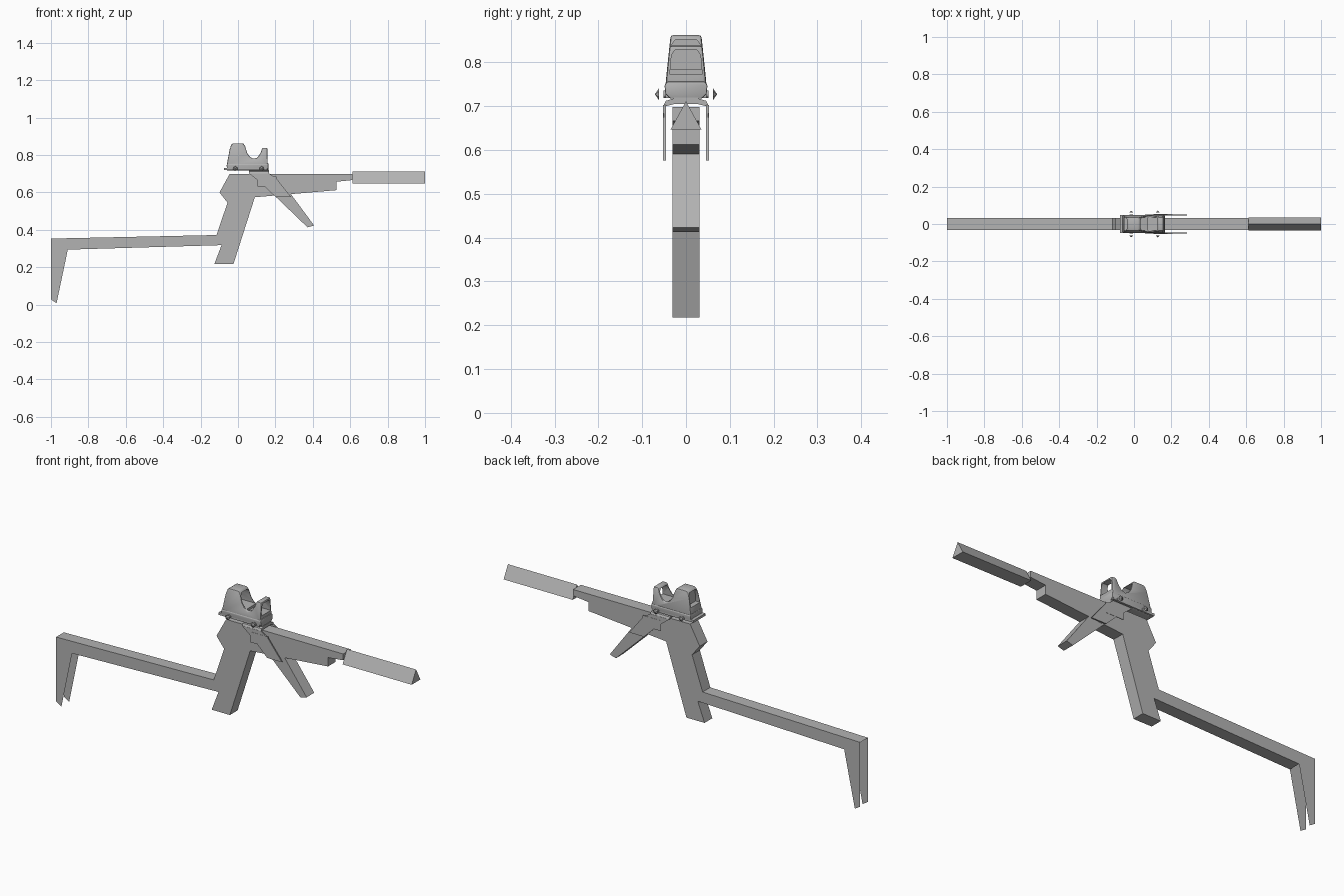
import bpy, bmesh, math
from mathutils import Matrix, Vector

if "Cube" in bpy.data.objects:
    bpy.data.objects.remove(bpy.data.objects["Cube"])

grey = bpy.data.materials.new("grey")
grey.diffuse_color = (0.45, 0.45, 0.45, 1)
grey.use_nodes = True
grey.node_tree.nodes["Principled BSDF"].inputs["Base Color"].default_value = grey.diffuse_color


def finish(name, bm):
    bmesh.ops.recalc_face_normals(bm, faces=bm.faces)
    mesh = bpy.data.meshes.new(name)
    bm.to_mesh(mesh)
    bm.free()
    mesh.materials.append(grey)
    ob = bpy.data.objects.new(name, mesh)
    bpy.context.collection.objects.link(ob)
    return ob


def prism(name, pts, a, b, axis="y", skip=()):
    """Extrude a profile from a to b; skip lists open side walls."""
    bm = bmesh.new()
    put = (lambda p, d: (p[0], d, p[1])) if axis == "y" else (lambda p, d: (d, p[0], p[1]))
    v0 = [bm.verts.new(put(p, a)) for p in pts]
    v1 = [bm.verts.new(put(p, b)) for p in pts]
    bm.faces.new(v0)
    bm.faces.new(v1)
    n = len(pts)
    for i in range(n):
        if i not in skip:
            j = (i + 1) % n
            bm.faces.new((v0[i], v0[j], v1[j], v1[i]))
    return finish(name, bm)


def rect(x0, x1, z0, z1):
    return [(x0, z0), (x1, z0), (x1, z1), (x0, z1)]


def apply_mods(ob, smooth=False):
    bpy.context.view_layer.objects.active = ob
    for o in bpy.context.selected_objects:
        o.select_set(False)
    ob.select_set(True)
    for m in list(ob.modifiers):
        bpy.ops.object.modifier_apply(modifier=m.name)
    if smooth:
        bpy.ops.object.shade_smooth_by_angle(angle=math.radians(35))


def bevel(ob, width, segments=2):
    m = ob.modifiers.new("bevel", "BEVEL")
    m.width, m.segments, m.limit_method = width, segments, "ANGLE"
    m.angle_limit = math.radians(40)


# Receiver, grip and stock in one profile; the butt has open edges
body = [(-1, .353), (-.115, .372), (-.056, .545), (-.099, .60), (-.045, .698),
        (.612, .698), (.612, .666), (.527, .657), (.527, .612), (.09, .574),
        (-.024, .218), (-.126, .218), (-.088, .318), (-.91, .294),
        (-.97, .008), (-1, .027)]
prism("receiver_and_stock", body, -.031, .031, skip=(13, 14, 15))

# Triangular barrel sleeve
prism("barrel_sleeve", [(-.035, .647), (.035, .647), (0, .711)], .612, 1, "x")

# Slanted forward grip
prism("forward_grip", [(.12, .655), (.205, .675), (.285, .588), (.407, .423), (.372, .413)],
      -.0305, .0305)

# Slanted side straps, shoulder tabs and side plates
strap = [(.058, .702), (.165, .702), (.206, .674), (.283, .576), (.20, .576), (.13, .645)]
for s, side in ((-1, "front"), (1, "back")):
    prism("strap_" + side, strap, s * .046, s * .052)
    prism("strap_shoulder_" + side,
          [(s * .052, .700), (s * .046, .700), (s * .022, .706), (s * .026, .718), (s * .046, .712)],
          .058, .165, "x")
    prism("side_plate_" + side, rect(.104, .206, .631, .684), s * .050, s * .053)

# Sight housing: side profile, narrowed towards the top
side = [(-.062, .735), (-.045, .83), (-.036, .855), (-.026, .862), (.028, .862),
        (.038, .848), (.05, .81), (.064, .79), (.085, .779), (.105, .787),
        (.12, .81), (.13, .838), (.157, .838), (.159, .735)]
housing = prism("sight_housing", side, -.048, .048)
for v in housing.data.vertices:
    t = max(0, (v.co.z - .74) / .122)
    v.co.y *= 1 - .27 * t
bevel(housing, .006)
apply_mods(housing)


# Windows cut lengthwise through both hoods
def window(name, x0, x1, z0, z1):
    w = [(-.037, z0), (.037, z0), (.033, z1 - .012), (.024, z1), (-.024, z1), (-.033, z1 - .012)]
    c = prism(name, w, x0, x1, "x")
    c.hide_render = True
    m = housing.modifiers.new(name, "BOOLEAN")
    m.object, m.operation, m.solver = c, "DIFFERENCE", "EXACT"
    return c


cutters = [window("rear_window_cutter", -.2, .075, .785, .852),
           window("front_window_cutter", .0751, .3, .772, .829)]
apply_mods(housing, True)
for c in cutters:
    bpy.data.objects.remove(c)

# Lens in the rear hood
prism("rear_lens", [(-.038, .782), (.038, .782), (.034, .842), (.025, .855), (-.025, .855),
                    (-.034, .842)], -.028, -.025, "x")

# Sight base with rounded lower edges, and clamp rail
base = prism("sight_base", [(-.036, .717), (.036, .717), (.047, .728), (.049, .748), (.043, .756),
                            (-.043, .756), (-.049, .748), (-.047, .728)], -.06, .162, "x")
bevel(base, .003)
apply_mods(base, True)
prism("rail_clamp", rect(-.076, .155, .719, .731), -.047, .047)
prism("mount_foot", rect(.058, .165, .705, .720), -.028, .028)

# Pointed screws beside the clamp, with round heads on the base
for s in (-1, 1):
    for i, x in enumerate((-.015, .127)):
        tag = ("front", "back")[s > 0] + "_" + str(i + 1)
        turn = Matrix.Rotation(-s * math.pi / 2, 4, "X")
        for name, sides, r1, r2, depth, y in (("pointed_screw_", 6, .013, 0, .009, .0665),
                                             ("screw_head_", 12, .009, .009, .006, .048)):
            bm = bmesh.new()
            bmesh.ops.create_cone(bm, cap_ends=True, segments=sides, radius1=r1, radius2=r2,
                                  depth=depth,
                                  matrix=Matrix.Translation(Vector((x, s * y, .727))) @ turn)
            finish(name + tag, bm)
